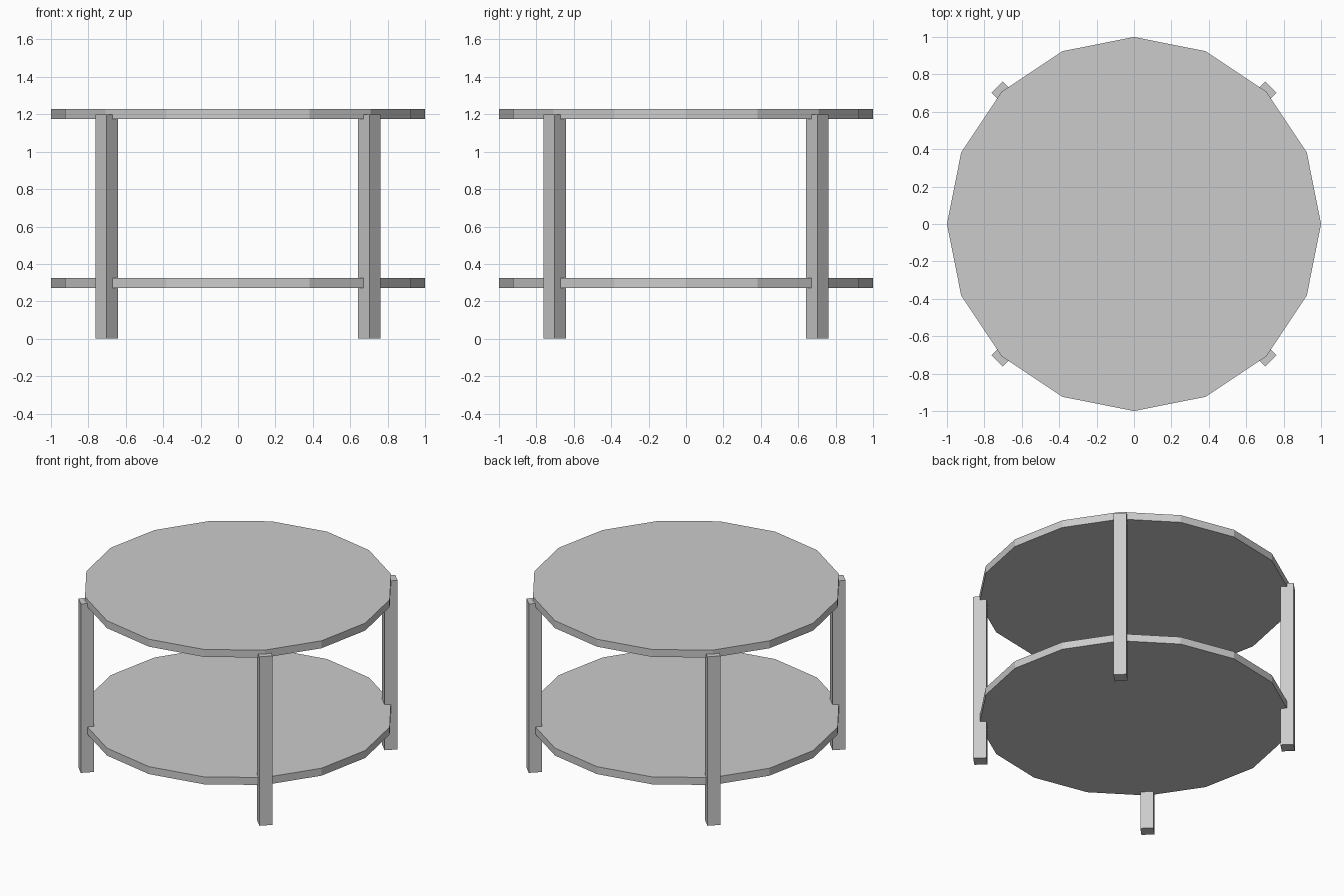
import bpy
from math import radians

if "Cube" in bpy.data.objects:
    bpy.data.objects.remove(bpy.data.objects["Cube"])

DISC_THICKNESS = 0.053
LEG_HEIGHT = 1.2
LEG_SIDE = 0.085
LEG_OFFSET = 0.702


def disc(name, z):
    # 16-sided slab with corners on the x and y axes
    bpy.ops.mesh.primitive_cylinder_add(vertices=16, radius=1, depth=DISC_THICKNESS,
                                        location=(0, 0, z))
    bpy.context.object.name = name


def leg(name, sx, sy):
    # square post turned to face outward along the diagonal
    bpy.ops.mesh.primitive_cube_add(size=1, rotation=(0, 0, radians(45)),
                                    location=(sx * LEG_OFFSET, sy * LEG_OFFSET, LEG_HEIGHT / 2))
    ob = bpy.context.object
    ob.name = name
    ob.scale = (LEG_SIDE, LEG_SIDE, LEG_HEIGHT)


# Table top and lower shelf
disc("table_top", 1.202)
disc("lower_shelf", 0.297)

# Four legs
for side_y, sy in (("front", -1), ("back", 1)):
    for side_x, sx in (("left", -1), ("right", 1)):
        leg(f"{side_y}_{side_x}_leg", sx, sy)
